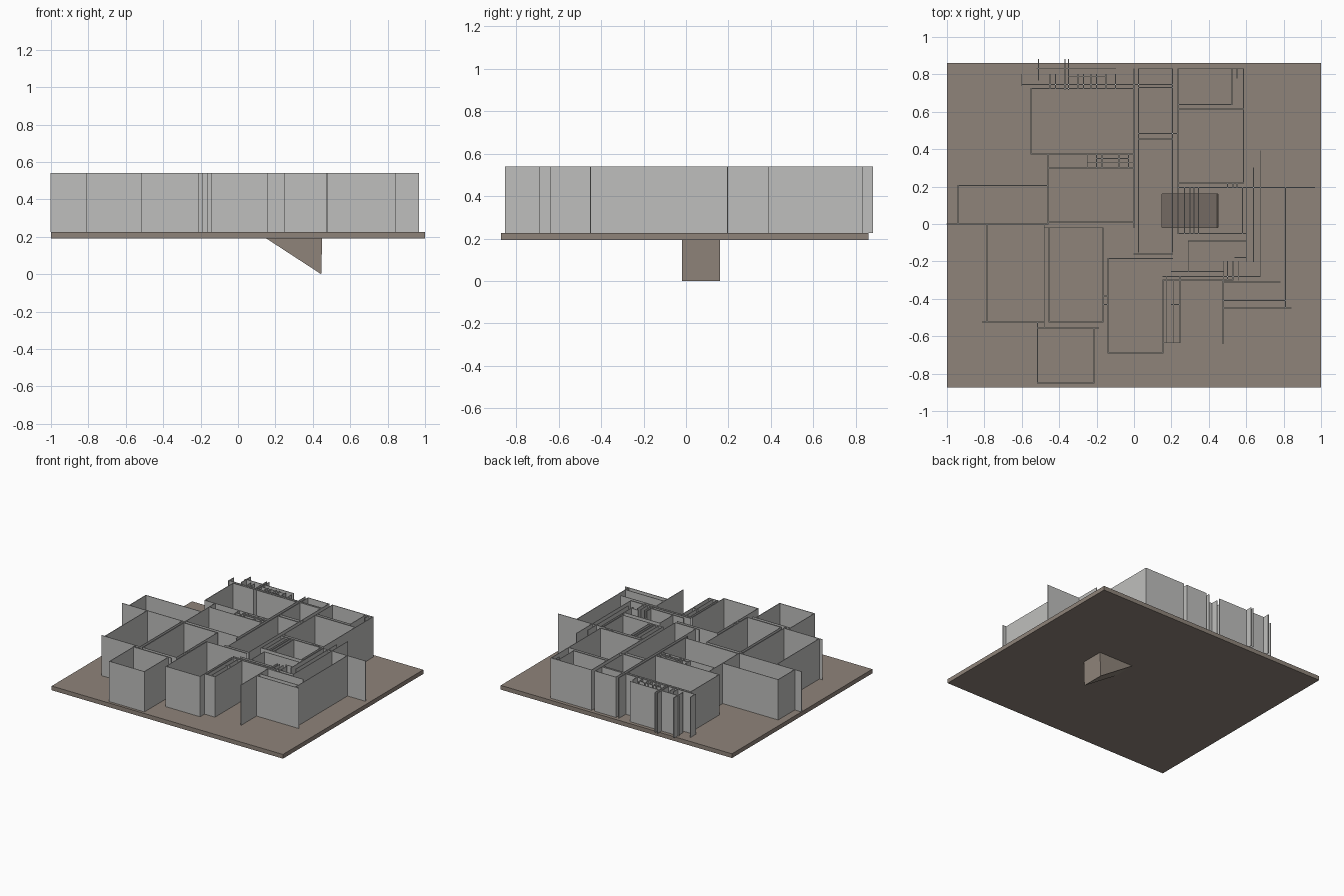
import bpy, bmesh

FLOOR_Z, WALL_TOP, T = 0.225, 0.54, 0.005   # floor level, wall top, panel thickness


def material(name, rgb):
    m = bpy.data.materials.new(name)
    m.diffuse_color = (*rgb, 1)
    return m


grey = material("wall grey", (0.52, 0.52, 0.51))
brown = material("floor brown", (0.275, 0.23, 0.195))


def add_box(bm, x0, x1, y0, y1, z0, z1):
    v = [bm.verts.new((x, y, z)) for z in (z0, z1)
         for x, y in ((x0, y0), (x1, y0), (x1, y1), (x0, y1))]
    for f in ((3, 2, 1, 0), (4, 5, 6, 7), (0, 1, 5, 4), (1, 2, 6, 5), (2, 3, 7, 6), (3, 0, 4, 7)):
        bm.faces.new([v[i] for i in f])


def finish(bm, name, mat):
    me = bpy.data.meshes.new(name)
    bm.to_mesh(me)
    bm.free()
    me.materials.append(mat)
    ob = bpy.data.objects.new(name, me)
    bpy.context.collection.objects.link(ob)
    return ob


def walls(name, along_x=(), along_y=()):
    """along_x: (y, x0, x1) panels; along_y: (x, y0, y1) panels."""
    bm = bmesh.new()
    h = T / 2
    for y, a, b in along_x:
        add_box(bm, a - h, b + h, y - h, y + h, FLOOR_Z, WALL_TOP)
    for x, a, b in along_y:
        add_box(bm, x - h, x + h, a - h, b + h, FLOOR_Z, WALL_TOP)
    return finish(bm, name, grey)


# Floor slab with a stair opening
PX0, PX1, PY0, PY1 = 0.15, 0.45, -0.02, 0.16
bm = bmesh.new()
add_box(bm, -1, 1, -0.873, 0.86, 0.192, FLOOR_Z)
slab = finish(bm, "floor_slab", brown)
bm = bmesh.new()
add_box(bm, PX0, PX1, PY0, PY1, 0.1, 0.3)
cutter = finish(bm, "stair_opening_cutter", brown)
cutter.hide_render = True
cutter.hide_viewport = True
cut = slab.modifiers.new("opening", 'BOOLEAN')
cut.operation, cut.object, cut.solver = 'DIFFERENCE', cutter, 'EXACT'

# Stair pit: sloping ramp, end wall and two triangular sides
bm = bmesh.new()
near, far = [[bm.verts.new(p) for p in ((PX0, y, 0.192), (PX1 - 0.005, y, 0), (PX1, y, 0.192))]
             for y in (PY0, PY1)]
bm.faces.new(near)
bm.faces.new(far[::-1])
bm.faces.new((near[0], far[0], far[1], near[1]))
bm.faces.new((near[1], far[1], far[2], near[2]))
finish(bm, "stair_pit", brown)

# Back left room with its thick back wall and small piers
walls("back_left_room",
      [(0.725, -0.55, 0.0), (0.375, -0.55, 0.0), (0.745, -0.60, 0.2), (0.83, -0.52, -0.1),
       (0.79, -0.35, -0.15), (0.33, -0.25, 0.0), (0.35, -0.2, -0.03)],
      [(-0.55, 0.375, 0.725), (-0.60, 0.74, 0.80), (-0.51, 0.77, 0.88), (-0.37, 0.72, 0.88),
       (-0.35, 0.72, 0.88)])
walls("back_wall_piers", (),
      [(x, 0.725, 0.80) for x in (-0.45, -0.42, -0.3, -0.27, -0.23, -0.2, -0.15, -0.1)]
      + [(x, 0.30, 0.375) for x in (-0.25, -0.2, -0.17, -0.08, -0.03)])

# Central back rooms
walls("back_middle_rooms",
      [(0.83, 0.025, 0.205), (0.73, 0.025, 0.205), (0.485, 0.025, 0.235), (0.455, 0.025, 0.205)],
      [(0.0, -0.02, 0.83), (0.025, -0.15, 0.83), (0.205, -0.15, 0.83), (0.235, 0.195, 0.83)])

# Back right rooms
walls("back_right_rooms",
      [(0.83, 0.235, 0.585), (0.64, 0.235, 0.525), (0.615, 0.235, 0.585), (0.22, 0.235, 0.585),
       (0.195, 0.235, 0.965)],
      [(0.525, 0.64, 0.83), (0.55, 0.78, 0.83), (0.585, 0.22, 0.83)])

# Left wing
walls("left_rooms",
      [(0.205, -0.94, -0.46), (0.0, -1.0, -0.46), (0.3, -0.46, 0.0), (0.01, -0.46, 0.0),
       (-0.02, -0.48, -0.165), (-0.525, -0.81, -0.48)],
      [(-0.94, 0.0, 0.205), (-0.46, 0.0, 0.37), (-0.785, -0.525, 0.0), (-0.48, -0.555, 0.0)])

# Front left rooms
walls("front_left_rooms",
      [(-0.525, -0.455, -0.165), (-0.555, -0.51, -0.19), (-0.85, -0.515, -0.215)],
      [(-0.455, -0.525, -0.02), (-0.165, -0.525, -0.02), (-0.515, -0.85, -0.53),
       (-0.215, -0.85, -0.555)])

# Front middle rooms
walls("front_middle_rooms",
      [(-0.69, -0.14, 0.155), (-0.16, 0.0, 0.205), (-0.185, -0.14, 0.205), (-0.385, -0.165, -0.14),
       (-0.43, -0.165, -0.14), (-0.43, 0.2, 0.245), (-0.635, 0.155, 0.245)],
      [(-0.14, -0.69, -0.185), (0.155, -0.69, -0.3), (0.175, -0.635, -0.28),
       (0.21, -0.635, -0.3), (0.245, -0.635, -0.28), (0.475, -0.64, -0.3)])

# Front right room
walls("front_right_room",
      [(-0.41, 0.475, 0.81), (-0.45, 0.475, 0.84), (-0.31, 0.475, 0.78)],
      [(0.81, -0.45, 0.195)])

# Nested hall walls round the stair
walls("hall_walls",
      [(-0.05, 0.235, 0.6), (-0.09, 0.29, 0.6), (-0.255, 0.2, 0.475), (-0.28, 0.155, 0.675),
       (-0.3, 0.155, 0.53), (-0.18, 0.54, 0.6)],
      [(0.29, -0.25, -0.09), (0.6, -0.2, 0.195), (0.64, -0.2, 0.3), (0.675, -0.28, 0.39),
       (0.58, -0.05, 0.195)])
walls("stair_screens", (), [(x, -0.05, 0.195) for x in (0.235, 0.27, 0.3, 0.32, 0.345)])
walls("hall_piers", (),
      [(x, -0.3, -0.2) for x in (0.48, 0.5, 0.53, 0.56)] + [(x, 0.195, 0.22) for x in (0.5, 0.53, 0.55)])
